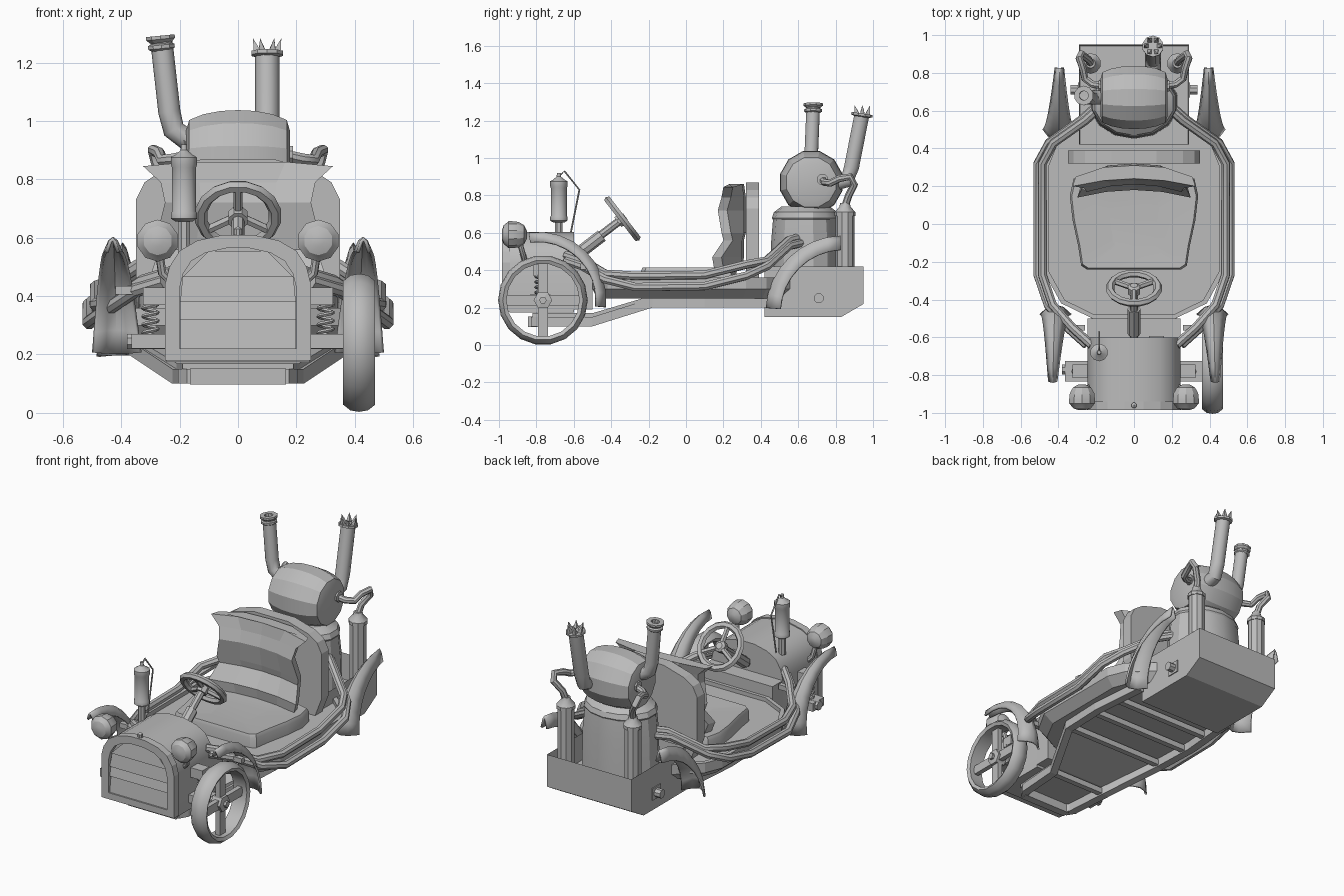
import bpy, bmesh, math
from mathutils import Vector, Matrix

cube = bpy.data.objects.get("Cube")
if cube:
    bpy.data.objects.remove(cube, do_unlink=True)

grey = bpy.data.materials.new("plain grey")
grey.use_nodes = True
grey.diffuse_color = (0.5, 0.5, 0.5, 1)
grey.node_tree.nodes["Principled BSDF"].inputs["Base Color"].default_value = (0.5, 0.5, 0.5, 1)
SIDES = ((1, "left"), (-1, "right"))


def finish(name, bm, smooth=0):
    bmesh.ops.remove_doubles(bm, verts=bm.verts, dist=1e-5)
    bmesh.ops.recalc_face_normals(bm, faces=bm.faces)
    mesh = bpy.data.meshes.new(name)
    bm.to_mesh(mesh)
    bm.free()
    mesh.materials.append(grey)
    ob = bpy.data.objects.new(name, mesh)
    bpy.context.collection.objects.link(ob)
    if smooth:
        bpy.ops.object.select_all(action='DESELECT')
        bpy.context.view_layer.objects.active = ob
        ob.select_set(True)
        bpy.ops.object.shade_smooth_by_angle(angle=math.radians(smooth))
    return ob


def loft(name, rings, closed=False, strip=False, smooth=0):
    """Skin a row of equal-length rings (or open strips)."""
    bm = bmesh.new()
    vs = [[bm.verts.new(p) for p in ring] for ring in rings]
    n = len(vs[0])
    pairs = list(zip(vs, vs[1:])) + ([(vs[-1], vs[0])] if closed else [])
    for a, b in pairs:
        for i in range(n - 1 if strip else n):
            j = (i + 1) % n
            bm.faces.new((a[i], a[j], b[j], b[i]))
    if not closed and not strip:
        bm.faces.new(vs[0])
        bm.faces.new(vs[-1])
    return finish(name, bm, smooth)


def turn(name, profile, loc, axis=(0, 0, 1), n=12, closed=False, smooth=0, wide=1):
    """Revolve (radius, height) points about an axis."""
    q = Vector((0, 0, 1)).rotation_difference(Vector(axis))
    rings = []
    for r, h in profile:
        r = max(r, 0.0001)
        rings.append([Vector(loc) + q @ Vector((wide * r * math.cos(a), r * math.sin(a), h))
                      for a in (math.tau * (i + 0.5) / n for i in range(n))])
    return loft(name, rings, closed, smooth=smooth)


def tube(name, pts, radius, n=8, smooth=40):
    pts = [Vector(p) for p in pts]
    tan = [(pts[min(i + 1, len(pts) - 1)] - pts[max(i - 1, 0)]).normalized() for i in range(len(pts))]
    q = Vector((0, 0, 1)).rotation_difference(tan[0])
    rings = []
    for i, p in enumerate(pts):
        if i:
            q = tan[i - 1].rotation_difference(tan[i]) @ q
        rings.append([p + q @ Vector((radius * math.cos(a), radius * math.sin(a), 0))
                      for a in (math.tau * k / n for k in range(n))])
    return loft(name, rings, smooth=smooth)


def box(name, loc, size, rot=Matrix()):
    bm = bmesh.new()
    m = Matrix.Translation(loc) @ rot.to_4x4() @ Matrix.Diagonal((*size, 1))
    bmesh.ops.create_cube(bm, size=1, matrix=m)
    return finish(name, bm)


def mirror(half):
    return half + [(-x, z) for x, z in reversed(half)]


def upright(shape, y):
    return [(x, y, z) for x, z in shape]


def flat(shape, z):
    return [(x, y, z) for x, y in shape]


# Hood, grille frame and slats
arch = mirror([(.25, .18), (.25, .44), (.235, .5), (.2, .555), (.14, .59), (.05, .61)])
inner = [(x * .8, .22 + (z - .18) * .8) for x, z in arch]
loft("hood", [upright([(x * .98, z - .006) for x, z in arch], y) for y in (-.945, -.6)], smooth=30)
loft("grille_frame", [upright(arch, -.94), upright(arch, -.985), upright(inner, -.985), upright(inner, -.955)])
for i, (lo, hi, w, v) in enumerate([(.22, .32, .198, .198), (.32, .38, .198, .198), (.38, .465, .198, .19), (.465, .555, .19, .1)]):
    loft(f"grille_slat_{i}", [[(k * w, -.956, lo), (k * w, -.976, lo), (k * v, -.964, hi), (k * v, -.956, hi)] for k in (-1, 1)])
box("footwell", (0, -.55, .31), (.49, .1, .24))
turn("hood_cap", [(0, 0), (.015, .01), (.015, .03), (0, .04)], (0, -.96, .6), n=8)
box("dash_opening", (.12, -.598, .5), (.08, .008, .05))

# Chassis rails, cross bars and floor
for s, side in SIDES:
    path = [(.15, -.83, .125), (.18, -.78, .125), (.2, -.5, .125), (.35, -.18, .225), (.36, .1, .225), (.33, .45, .225)]
    loft(f"{side}_rail", [[(s * (x + dx), y, z + dz) for dx, dz in ((-.025, -.025), (.025, -.025), (.025, .025), (-.025, .025))]
                          for x, y, z in path])
box("front_cross_bar", (0, -.82, .125), (.33, .05, .055))
for i, (y, w, z) in enumerate([(-.52, .4, .125), (-.18, .7, .225), (.05, .7, .225), (.25, .68, .225)]):
    box(f"cross_bar_{i}", (0, y, z), (w, .035, .035))
loft("sloped_floor", [[(-w, y, z), (w, y, z), (w, y, z + .02), (-w, y, z + .02)]
                      for w, y, z in ((.19, -.82, .15), (.21, -.5, .15), (.37, -.18, .245))])

# Body tub with a raised rim
tub = mirror([(.24, .6), (.43, .43), (.475, .32), (.475, -.26), (.385, -.42), (.22, -.5)])
low = [(x * .88, y * .95) for x, y in tub]
floor = [(x * .95, y * .96) for x, y in tub]
loft("body_tub", [flat(low, .25), flat(tub, .3), flat(tub, .36), flat(floor, .36), flat(floor, .335)])

# Side pipes running from the boiler to the nose
for s, side in SIDES:
    for k, (off, drop) in enumerate([(0, 0), (-.025, .06)]):
        path = [(.19, .63, .55), (.28, .55, .53), (.45, .43, .42), (.51, .32, .37), (.51, .1, .315), (.51, -.27, .31),
                (.455, -.43, .35), (.35, -.55, .42), (.25, -.64, .45)]
        tube(f"{side}_pipe_{k}", [(s * (x + off), y, z + drop * (.5 if abs(y) > .4 else 1)) for x, y, z in path], .024)

# Seat cushion, seat back and backrest panel
cushion = mirror([(.2, .27), (.32, .24), (.34, .15), (.325, .02), (.295, -.12), (.28, -.22), (.25, -.24)])
loft("seat_cushion", [flat(cushion, .3), flat(cushion, .395),
                      flat([(x * .97, y * .97) for x, y in cushion], .415),
                      flat([(x * .4, y * .5) for x, y in cushion], .405)], smooth=30)
rings = []
for z, w, yf, yb, tip in [(.41, .28, .15, .29, 0), (.47, .3, .14, .3, 0), (.56, .27, .2, .3, 0), (.6, .28, .19, .31, 0),
                          (.72, .25, .17, .31, 0), (.79, .265, .19, .31, 0), (.86, .325, .2, .3, -.015)]:
    rings.append([(-w, yf, z + tip), (-w * .5, yf + .03, z), (0, yf + .04, z), (w * .5, yf + .03, z), (w, yf, z + tip),
                  (w * .95, yf + .05, z + tip), (w * .5, yb, z), (0, yb + .01, z), (-w * .5, yb, z), (-w * .95, yf + .05, z + tip)])
loft("seat_back", rings)
panel = mirror([(.3, .32), (.35, .45), (.35, .73), (.32, .79), (.26, .83), (.12, .87)])
loft("backrest_panel", [upright(panel, .32), upright(panel, .39)])

# Rear tray with axle stubs
tray = [(.42, .42), (.42, .15), (.83, .15), (.95, .22), (.95, .42)]
bm = bmesh.new()
ends = [[bm.verts.new((x, y, z)) for y, z in tray] for x in (-.29, .29)]
for c in ends:
    bm.faces.new(c)
for i in range(len(tray)):
    j = (i + 1) % len(tray)
    bm.faces.new((ends[0][i], ends[0][j], ends[1][j], ends[1][i]))
bm.normal_update()
top = [f for f in bm.faces if min(v.co.z for v in f.verts) > .4]
bmesh.ops.inset_region(bm, faces=top, thickness=.01)
bmesh.ops.translate(bm, verts=top[0].verts, vec=(0, 0, -.16))
finish("rear_tray", bm)
for s, side in SIDES:
    box(f"{side}_rear_plate", (s * .292, .71, .25), (.008, .08, .075))
    turn(f"{side}_rear_stub", [(.027, 0), (.027, .05)], (s * .285, .71, .25), (s, 0, 0), 8)

# Boiler drum and upper barrel
turn("boiler_drum", [(.19, .25), (.185, .55), (.175, .67), (.18, .68), (.17, .71), (.13, .74)], (0, .64, 0), n=14, smooth=25, wide=1.25)
turn("boiler_barrel", [(.1, -.178), (.138, -.167), (.158, -.12), (.17, -.06), (.173, 0), (.17, .06), (.158, .12), (.138, .167), (.1, .178)],
     (0, .67, .87), (1, 0, 0), 12, smooth=25)

# Chimneys: flanged on the right, crowned at the back
tube("flanged_chimney", [(-.12, .67, .93), (-.18, .67, .94), (-.22, .67, .97), (-.235, .67, 1.03), (-.262, .68, 1.27)], .038, 10)
turn("chimney_flange", [(.036, -.02), (.048, -.012), (.048, 0), (.036, .006), (.052, .02), (.052, .032), (.025, .032), (.025, .01)],
     (-.263, .68, 1.26), (-.1, 0, 1), 10)
tube("crowned_chimney", [(.1, .78, .86), (.1, .86, .88), (.1, .885, .95), (.1, .94, 1.23)], .042, 10)
turn("crown_ring", [(.036, -.012), (.057, -.005), (.057, .008), (.03, .008)], (.1, .94, 1.23), (0, .15, 1), 10)
for i in range(6):
    a = math.tau * i / 6
    c, s = math.cos(a), math.sin(a)
    turn(f"crown_spike_{i}", [(.017, 0), (.011, .02), (0, .05)], (.1 + .034 * c, .943 + .034 * s, 1.235), (c * .3, s * .3, 1), 4)

# Side cylinders with curled steam pipes
for s, side in SIDES:
    turn(f"{side}_cylinder", [(.05, .26), (.05, .69), (.055, .69), (.055, .71), (.03, .74), (.025, .76)], (s * .23, .85, 0), n=10, smooth=30)
    tube(f"{side}_steam_pipe", [(s * .23, .85, .74), (s * .24, .87, .8), (s * .28, .9, .86), (s * .29, .88, .9), (s * .27, .82, .89),
                                (s * .26, .77, .865), (s * .22, .74, .87), (s * .15, .73, .885)], .02)
    turn(f"{side}_steam_collar", [(.032, 0), (.032, .02)], (s * .168, .73, .885), (s, 0, 0), 8)


# Fenders: narrow tip sweeping to a wide foot
def fender(name, s, cx, cy, cz, r, a0, a1, tip_x, sag):
    rows = []
    for k in range(9):
        t = k / 8
        a = math.radians(a0 + (a1 - a0) * t)
        w = .025 + .06 * t
        x = tip_x + (cx - tip_x) * t
        rows.append([(s * (x + u * w), cy + (r - sag * u * u) * math.cos(a), cz + (r - sag * u * u) * math.sin(a))
                     for u in (-1, -.5, 0, .5, 1)])
    ob = loft(name, rows, strip=True, smooth=35)
    ob.modifiers.new("thickness", 'SOLIDIFY').thickness = .012


for s, side in SIDES:
    fender(f"{side}_front_fender", s, .415, -.79, .24, .365, 98, -6, .43, .05)
    fender(f"{side}_rear_fender", s, .4, .84, .17, .415, 92, 176, .395, .075)

# Headlights and front suspension
for s, side in SIDES:
    turn(f"{side}_headlight", [(.02, -.06), (.05, -.045), (.068, -.015), (.072, .02), (.072, .04), (.062, .05), (.05, .065), (.02, .075)],
         (s * .275, -.91, .59), (0, -1, 0), 10, smooth=30)
    tube(f"{side}_headlight_arm", [(s * .27, -.89, .55), (s * .26, -.87, .48), (s * .22, -.86, .44)], .015)
    box(f"{side}_lower_arm", (s * .3, -.78, .245), (.13, .11, .05))
    box(f"{side}_upper_arm", (s * .28, -.78, .4), (.09, .07, .06))
    tube(f"{side}_spring", [(s * .3 + .025 * math.cos(i * math.pi / 4), -.78 + .025 * math.sin(i * math.pi / 4), .26 + .0035 * i)
                            for i in range(33)], .007, 5)
    turn(f"{side}_axle", [(.028, 0), (.028, .14)], (s * .24, -.77, .245), (s, 0, 0), 8)
    box(f"{side}_fender_bracket", (s * .34, -.55, .42), (.16, .03, .03))

# The single front wheel
hub = (.415, -.765, .24)
turn("tyre", [(.195, -.045), (.215, -.055), (.235, -.03), (.24, 0), (.235, .03), (.215, .055), (.195, .045)], hub, (1, 0, 0), 18, True, 30)
turn("wheel_hub", [(.05, -.035), (.05, .03), (.02, .035), (.02, .05)], hub, (1, 0, 0), 6)
for i in range(2):
    box(f"wheel_spoke_{i}", hub, (.03, .055, .4), Matrix.Rotation(i * math.pi / 2, 4, 'X'))

# Steering wheel and column
centre, axis = Vector((0, -.34, .675)), Vector((0, .79, .61)).normalized()
turn("steering_rim", [(.128 + .022 * math.cos(a), .02 * math.sin(a)) for a in (i * math.pi / 3 for i in range(6))], centre, axis, 16, True, 40)
turn("steering_hub", [(.035, -.03), (.035, .01), (.02, .02)], centre, axis, 8)
tube("steering_column", [(0, -.61, .47), centre], .022)
tube("column_sleeve", [(0, -.58, .485), (0, -.45, .585)], .034)
q = Vector((0, 0, 1)).rotation_difference(axis)
for i in range(3):
    a = math.radians(270 + 120 * i)
    tube(f"steering_spoke_{i}", [centre, centre + q @ Vector((.13 * math.cos(a), .13 * math.sin(a), 0))], .016, 6)

# Whistle canister with its pull cord
turn("whistle_post", [(.022, .55), (.022, .68)], (-.185, -.68, 0), n=8)
turn("whistle", [(.03, .655), (.046, .665), (.046, .685), (.043, .69), (.043, .84), (.047, .85), (.047, .875), (.03, .885), (.012, .9), (.01, .92)],
     (-.185, -.68, 0), n=10, smooth=40)
tube("whistle_cord", [(-.185, -.68, .9), (-.185, -.65, .93), (-.185, -.57, .83), (-.185, -.62, .58)], .005, 5)
